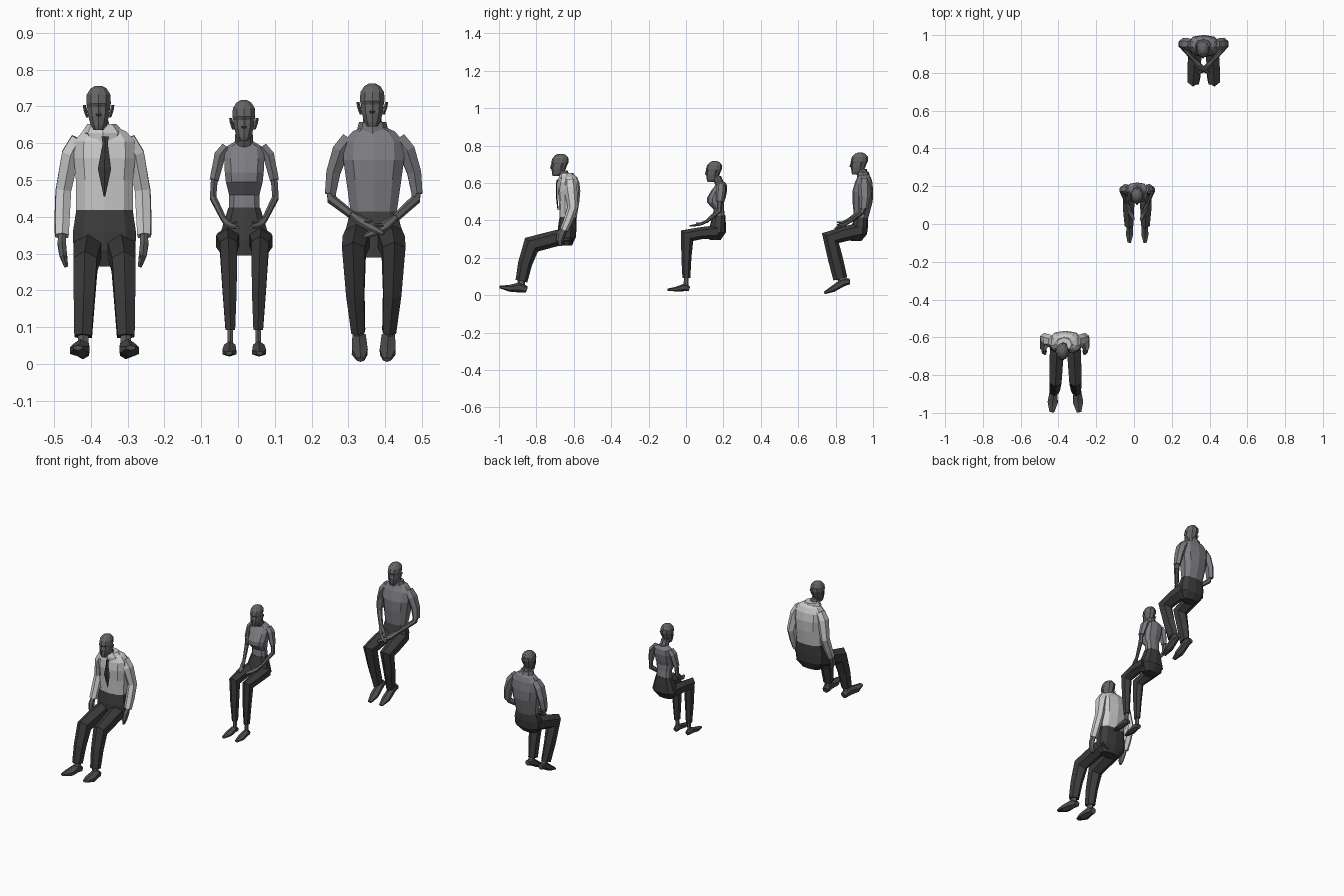
import bpy, bmesh, math
from mathutils import Vector


def material(name, r, g, b):
    m = bpy.data.materials.new(name)
    m.diffuse_color = (r, g, b, 1)
    return m


SKIN = material("skin", .13, .13, .13)
DARK = material("trousers", .045, .045, .045)
SHOE = material("shoes", .07, .07, .07)
WHITE = material("white_shirt", .6, .6, .6)
GREY = material("grey_shirt", .2, .2, .22)


def loft(name, rings, mat, n=6, level=False, power=1.0):
    """Skin rings (x, y, z, r_side, r_depth); level rings stay horizontal."""
    bm = bmesh.new()
    pts = [Vector(r[:3]) for r in rings]
    u, loops = Vector((1, 0, 0)), []
    for i, r in enumerate(rings):
        if level:
            v = Vector((0, 1, 0))
        else:
            t = Vector()
            if i > 0:
                t += (pts[i] - pts[i - 1]).normalized()
            if i < len(pts) - 1:
                t += (pts[i + 1] - pts[i]).normalized()
            t.normalize()
            u = (u - t * u.dot(t)).normalized()
            v = t.cross(u)
        loop = []
        for k in range(n):
            a = 2 * math.pi * k / n + math.pi / 2
            c, s = math.cos(a), math.sin(a)
            c = math.copysign(abs(c) ** power, c)
            s = math.copysign(abs(s) ** power, s)
            loop.append(bm.verts.new(pts[i] + u * (c * r[3]) + v * (s * r[4])))
        loops.append(loop)
    for a, b in zip(loops, loops[1:]):
        for k in range(n):
            bm.faces.new((a[k], a[(k + 1) % n], b[(k + 1) % n], b[k]))
    bm.faces.new(loops[0])
    bm.faces.new(loops[-1])
    bmesh.ops.recalc_face_normals(bm, faces=bm.faces)
    me = bpy.data.meshes.new(name)
    bm.to_mesh(me)
    bm.free()
    me.materials.append(mat)
    ob = bpy.data.objects.new(name, me)
    bpy.context.collection.objects.link(ob)
    return ob


# head profile: height fraction, half width, half depth, depth offset
HEAD = [(0, .014, .018, -.020), (.10, .022, .029, -.013), (.32, .030, .038, -.007),
        (.52, .033, .041, -.001), (.60, .035, .046, -.001), (.80, .034, .043, .003),
        (.94, .023, .029, .004), (1, .010, .013, .004)]


def head(tag, x, y, chin, top, s, neck):
    h = top - chin
    loft(tag + "_head", [(x, y + o * s, chin + f * h, a * s, b * s) for f, a, b, o in HEAD],
         SKIN, 10, True)
    loft(tag + "_nose", [(x, y - .043 * s, chin + .56 * h, .003, .003),
                         (x, y - .045 * s, chin + .36 * h, .008, .008),
                         (x, y - .041 * s, chin + .31 * h, .006, .004)], SKIN, 4, True)
    for d in (-1, 1):
        loft(tag + "_ear", [(x + d * .031 * s, y + .004, chin + .28 * h, .003, .005),
                            (x + d * .036 * s, y + .006, chin + .45 * h, .005, .009),
                            (x + d * .039 * s, y + .009, chin + .57 * h, .004, .009)],
             SKIN, 4, True)
    loft(tag + "_neck", [(*neck, .027 * s, .027 * s),
                         (x, y + .012, chin + .03, .025 * s, .028 * s)], SKIN, 8, True)


def torso(tag, x, shirt, rings, hips):
    full = [(x, y, z, a, b) for z, a, b, y in rings]
    loft(tag + "_shirt", full, shirt, 10, True, .8)
    loft(tag + "_pelvis", [(x, y, z, a, b) for z, a, b, y in hips], DARK, 10, True, .8)


def leg(tag, x, side, trouser, foot, splay=0.0):
    """Points are (offset from centre, y, z, half width, half depth)."""
    place = lambda p: (x + side * p[0], *p[1:])
    loft(tag + "_trouser_leg", [place(p) for p in trouser], DARK, 6)
    o, y, z, w, d = trouser[-1]
    loft(tag + "_ankle", [place((o, y, z + .01, w * .6, d * .6)),
                          place((o, foot[1][0] + .008, foot[1][1], w * .6, d * .65))], SKIN, 6)
    k = len(foot) - 1
    loft(tag + "_shoe", [place((o + splay * i / k, *f)) for i, f in enumerate(foot)], SHOE, 6)


def arm(tag, sleeve, shirt, fore, hand, thumb):
    loft(tag + "_sleeve", sleeve, shirt, 6)
    if fore:
        loft(tag + "_forearm", fore, SKIN, 6)
    loft(tag + "_hand", hand, SKIN, 6)
    a = Vector(hand[1][:3])
    b = a + Vector(thumb)
    loft(tag + "_thumb", [(*a, .008, .008), (*a.lerp(b, .6), .006, .006), (*b, .003, .003)],
         SKIN, 4)


# man with tie
X = -.363
head("tie_man", -.379, -.674, .636, .756, 1, (-.368, -.635, .62))
torso("tie_man", X, WHITE,
      [(.41, .080, .045, -.63), (.50, .081, .055, -.625), (.56, .087, .060, -.625),
       (.605, .086, .054, -.625), (.632, .062, .042, -.625), (.645, .03, .03, -.63)],
      [(.418, .080, .046, -.63), (.36, .089, .05, -.635), (.31, .088, .048, -.637),
       (.265, .06, .03, -.64)])
loft("collar", [(-.367, -.635, .595, .040, .046), (-.367, -.637, .628, .058, .044),
                (-.370, -.637, .652, .040, .036)], WHITE, 8, True)
loft("tie", [(X + .002, -.686, .618, .010, .004), (X + .002, -.691, .600, .007, .004),
             (X, -.692, .53, .018, .004), (X, -.684, .455, .002, .003)], DARK, 4)
for s in (-1, 1):
    leg("tie_man", X, s,
        [(.040, -.615, .320, .042, .045), (.047, -.70, .303, .042, .043),
         (.052, -.826, .270, .037, .050), (.055, -.86, .17, .032, .038),
         (.058, -.880, .075, .027, .032)],
        [(-.852, .030, .018, .018), (-.888, .042, .024, .028), (-.945, .037, .031, .018),
         (-.996, .044, .014, .007)], .014)
    ax = -.367
    arm("tie_man",
        [(ax + s * .066, -.62, .612, .024, .03), (ax + s * .088, -.617, .57, .028, .035),
         (ax + s * .108, -.605, .47, .024, .028), (ax + s * .111, -.63, .40, .023, .025),
         (ax + s * .112, -.652, .348, .021, .021)], WHITE, None,
        [(ax + s * .112, -.65, .355, .012, .014), (ax + s * .112, -.668, .325, .013, .022),
         (ax + s * .108, -.675, .295, .012, .020), (ax + s * .100, -.672, .264, .006, .010)],
        (-s * .012, -.022, -.035))

# woman in the middle
X = .017
head("woman", .016, .150, .606, .717, .93, (.017, .182, .59))
torso("woman", X, GREY,
      [(.415, .044, .033, .176), (.46, .043, .028, .175), (.495, .052, .045, .158),
       (.52, .055, .050, .162), (.56, .057, .042, .178), (.59, .052, .03, .188),
       (.606, .024, .022, .186)],
      [(.425, .045, .034, .176), (.385, .058, .041, .172), (.335, .074, .046, .167),
       (.295, .045, .03, .155)])
for s in (-1, 1):
    leg("woman", X, s,
        [(.043, .17, .338, .034, .036), (.046, .09, .333, .035, .032),
         (.043, .006, .318, .027, .043), (.040, .002, .20, .022, .027),
         (.038, .002, .092, .015, .021)],
        [(.018, .034, .013, .013), (-.008, .042, .018, .021), (-.055, .032, .022, .012),
         (-.099, .029, .010, .006)], .004)
    arm("woman",
        [(X + s * .048, .187, .59, .016, .022), (X + s * .066, .186, .567, .018, .026),
         (X + s * .082, .180, .500, .014, .020)], GREY,
        [(X + s * .080, .181, .52, .011, .014), (X + s * .085, .178, .452, .010, .015),
         (X + s * .055, .108, .392, .008, .009)],
        [(X + s * .057, .112, .395, .008, .008), (X + s * .042, .078, .380, .014, .008),
         (X + s * .030, .050, .374, .013, .006), (X + s * .018, .020, .370, .006, .004)],
        (-s * .022, -.022, .006))

# man with folded hands
X = .369
head("folded_man", .365, .927, .645, .762, 1, (.366, .95, .62))
torso("folded_man", X, GREY,
      [(.405, .064, .036, .936), (.50, .078, .054, .944), (.555, .086, .056, .945),
       (.605, .084, .046, .950), (.632, .060, .036, .952), (.645, .03, .028, .95)],
      [(.415, .066, .037, .936), (.37, .078, .044, .930), (.325, .078, .042, .925),
       (.290, .045, .028, .91)])
loft("neck_band", [(.366, .95, .625, .045, .036), (.366, .945, .658, .037, .033)],
     GREY, 8, True)
for s in (-1, 1):
    leg("folded_man", X, s,
        [(.042, .925, .345, .040, .042), (.050, .85, .328, .040, .040),
         (.054, .772, .305, .036, .052), (.050, .80, .19, .028, .040),
         (.042, .825, .088, .021, .038)],
        [(.876, .074, .015, .016), (.842, .070, .021, .022), (.785, .033, .025, .017),
         (.740, .012, .012, .007)], -.006)
    arm("folded_man",
        [(X + s * .066, .953, .612, .024, .026), (X + s * .090, .952, .58, .026, .034),
         (X + s * .110, .955, .52, .022, .030), (X + s * .118, .950, .462, .017, .024)], GREY,
        [(X + s * .117, .952, .485, .014, .018), (X + s * .114, .942, .447, .014, .017),
         (X + s * .058, .875, .400 - s * .004, .011, .012)],
        [(X + s * .060, .878, .402 - s * .004, .010, .010),
         (X + s * .028, .842, .380 - s * .006, .018, .010),
         (X + s * .002, .818, .364 - s * .006, .015, .008),
         (X - s * .026, .798, .350 - s * .004, .007, .005)],
        (-s * .024, -.034, .004))
